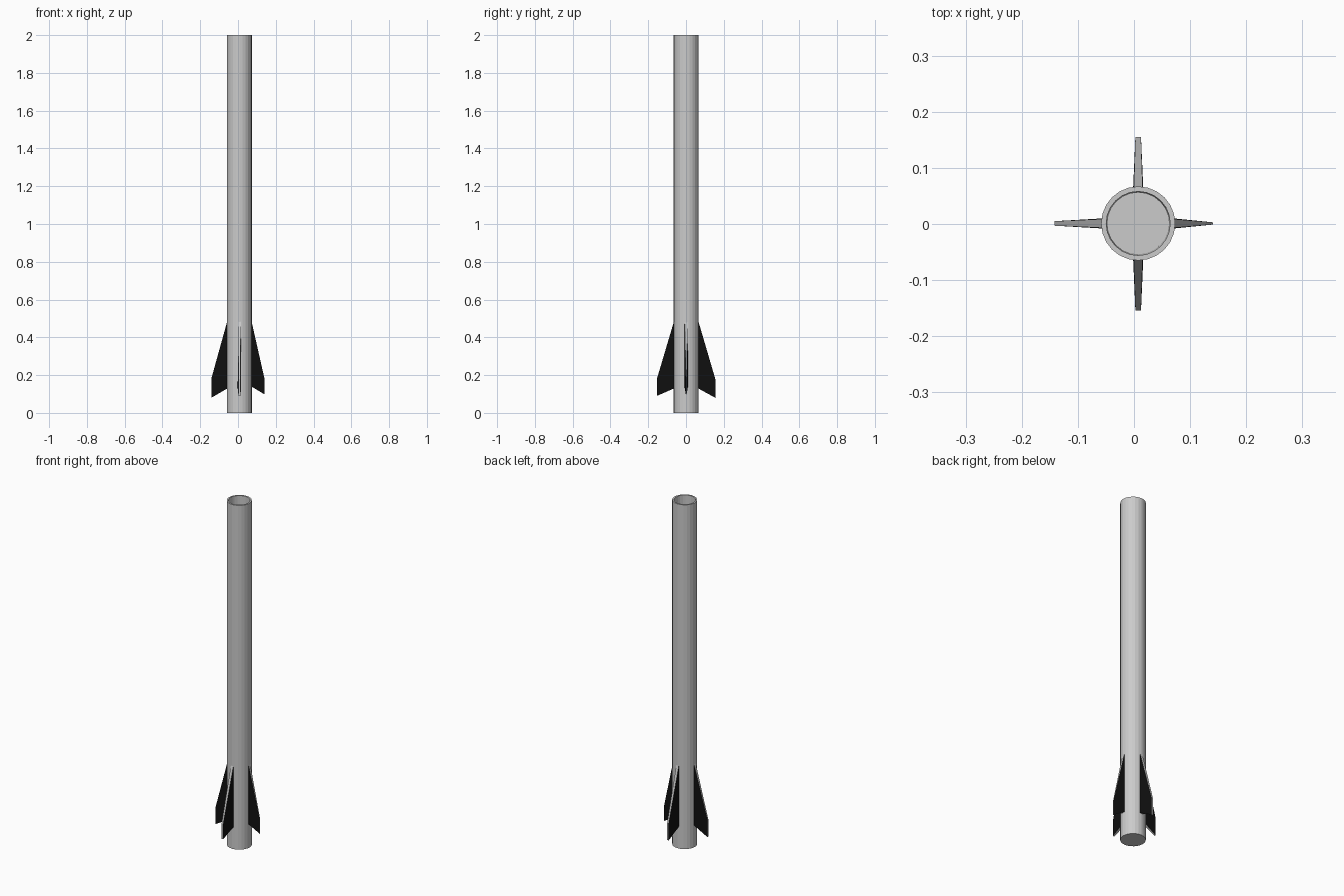
import bpy, bmesh, math
from mathutils import Matrix, Vector

if "Cube" in bpy.data.objects:
    bpy.data.objects.remove(bpy.data.objects["Cube"])

CENTRE = Vector((0.0075, 0.001, 0))
SIDES = 24
R_OUT, R_IN = 0.066, 0.057

black = bpy.data.materials.new("black")
black.diffuse_color = (0.005, 0.005, 0.005, 1)
black.use_nodes = True
black.node_tree.nodes["Principled BSDF"].inputs["Base Color"].default_value = black.diffuse_color
grey = bpy.data.materials.new("grey")
grey.diffuse_color = (0.6, 0.6, 0.6, 1)
grey.use_nodes = True
grey.node_tree.nodes["Principled BSDF"].inputs["Base Color"].default_value = grey.diffuse_color


def add_object(name, bm, mats=()):
    bmesh.ops.recalc_face_normals(bm, faces=bm.faces)
    mesh = bpy.data.meshes.new(name)
    bm.to_mesh(mesh)
    bm.free()
    for m in mats:
        mesh.materials.append(m)
    ob = bpy.data.objects.new(name, mesh)
    ob.location = CENTRE
    bpy.context.collection.objects.link(ob)
    return ob


# Hollow body tube, open at the top and closed at the bottom
def tube():
    bm = bmesh.new()
    profile = [(R_OUT, 0), (R_OUT, 2), (R_IN, 2), (R_IN - 0.002, 0.02)]
    rings = []
    for r, z in profile:
        rings.append([bm.verts.new((r * math.cos(a), r * math.sin(a), z))
                      for a in (2 * math.pi * i / SIDES for i in range(SIDES))])
    for lo, hi in zip(rings, rings[1:]):
        for i in range(SIDES):
            j = (i + 1) % SIDES
            bm.faces.new((lo[i], lo[j], hi[j], hi[i]))
    bm.faces.new(rings[0])
    bm.faces.new(rings[-1])
    add_object("body_tube", bm)


# Swept fin, thinner at the tip, black sides and grey edges
def fin(name, angle, tip, tip_low, root_low, tip_half):
    bm = bmesh.new()
    root = 0.063
    outline = [(root, root_low, 0.009), (tip, tip_low, tip_half),
               (tip, 0.18, tip_half), (root, 0.49, 0.008)]
    left = [bm.verts.new((x, h, z)) for x, z, h in outline]
    right = [bm.verts.new((x, -h, z)) for x, z, h in outline]
    bm.faces.new(left).material_index = 1
    bm.faces.new(right).material_index = 1
    for i in range(4):
        j = (i + 1) % 4
        bm.faces.new((left[i], left[j], right[j], right[i]))
    bm.transform(Matrix.Rotation(math.radians(angle), 4, 'Z'))
    add_object(name, bm, (grey, black))


tube()
fin("right_fin", 0, 0.133, 0.098, 0.14, 0.002)
fin("back_fin", 90, 0.154, 0.08, 0.13, 0.005)
fin("left_fin", 180, 0.149, 0.08, 0.13, 0.004)
fin("front_fin", 270, 0.155, 0.09, 0.13, 0.005)
